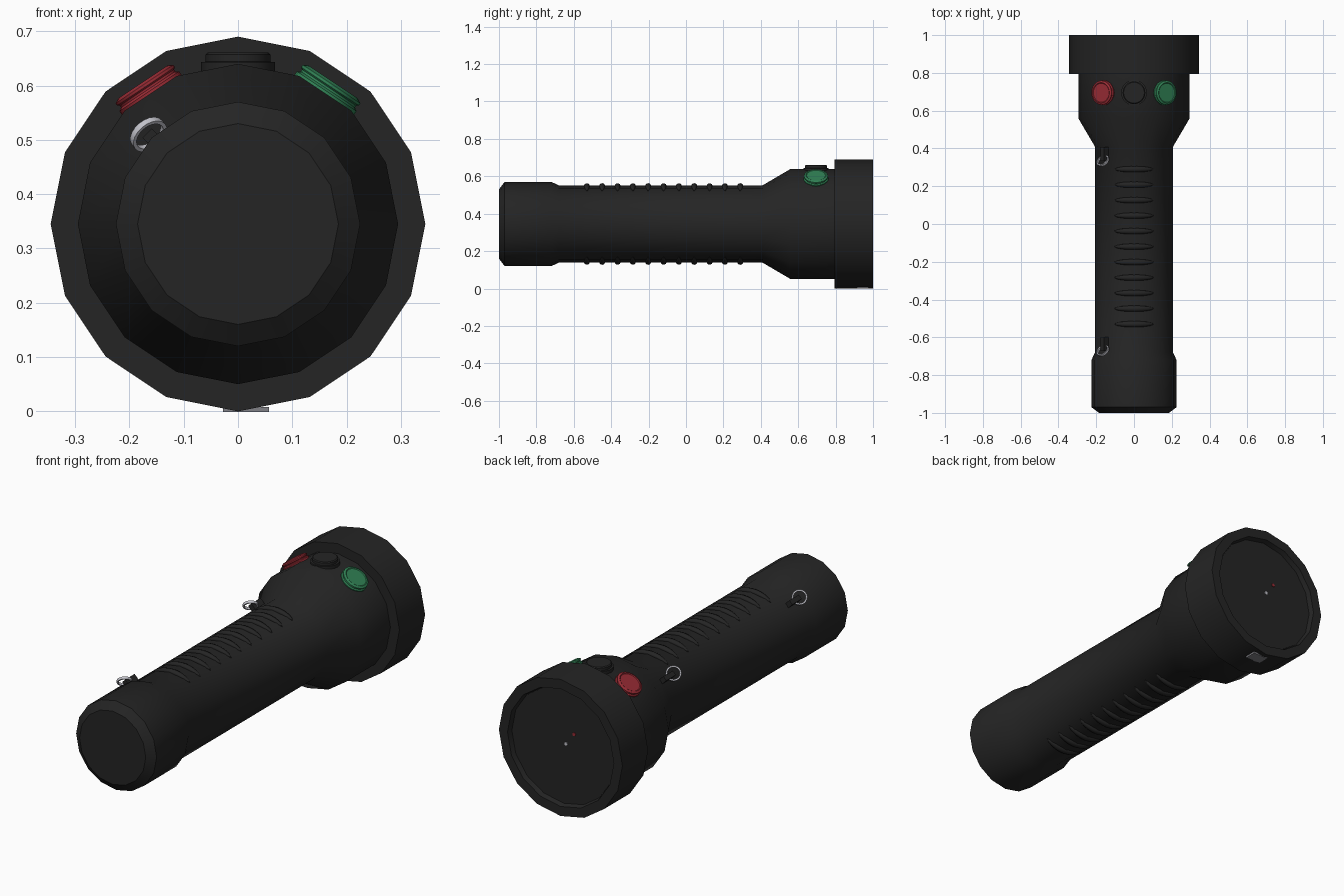
import bpy, bmesh, math
from mathutils import Vector, Matrix

if "Cube" in bpy.data.objects:
    bpy.data.objects.remove(bpy.data.objects["Cube"])

AXIS_Z = 0.345


def mat(name, rgb):
    m = bpy.data.materials.new(name)
    m.diffuse_color = (*rgb, 1)
    m.use_nodes = True
    m.node_tree.nodes["Principled BSDF"].inputs["Base Color"].default_value = m.diffuse_color
    return m


BLACK = mat("black_plastic", (0.018, 0.018, 0.018))
RED = mat("red_button", (0.32, 0.025, 0.035))
GREEN = mat("green_button", (0.03, 0.22, 0.09))
STEEL = mat("steel", (0.55, 0.55, 0.60))
GREY = mat("grey_plate", (0.22, 0.22, 0.24))


def finish(bm, name, material, matrix=None, angle=30):
    bmesh.ops.recalc_face_normals(bm, faces=bm.faces)
    me = bpy.data.meshes.new(name)
    bm.to_mesh(me)
    bm.free()
    if matrix:
        me.transform(matrix)
    ob = bpy.data.objects.new(name, me)
    bpy.context.collection.objects.link(ob)
    me.materials.append(material)
    bpy.ops.object.select_all(action='DESELECT')
    ob.select_set(True)
    bpy.context.view_layer.objects.active = ob
    bpy.ops.object.shade_smooth_by_angle(angle=math.radians(angle))
    return ob


def lathe(name, profile, sides, material, matrix=None, closed=False):
    """Spin (radius, height) points round local z; caps open ends."""
    bm = bmesh.new()
    rings = []
    for r, h in profile:
        rings.append([bm.verts.new((r * math.sin(2 * math.pi * i / sides),
                                    r * math.cos(2 * math.pi * i / sides), h))
                      for i in range(sides)])
    pairs = list(zip(rings, rings[1:]))
    if closed:
        pairs.append((rings[-1], rings[0]))
    else:
        bm.faces.new(rings[0])
        bm.faces.new(rings[-1])
    for a, b in pairs:
        for i in range(sides):
            j = (i + 1) % sides
            bm.faces.new((a[i], a[j], b[j], b[i]))
    return finish(bm, name, material, matrix)


def facing(origin, direction):
    q = Vector(direction).to_track_quat('Z', 'Y')
    return Matrix.Translation(origin) @ q.to_matrix().to_4x4()


def radial(angle, dist, y):
    """Point and outward direction, angle from straight up towards +x."""
    d = Vector((math.sin(angle), 0, math.cos(angle)))
    return Vector((0, y, AXIS_Z)) + d * dist, d


def box(name, size, matrix, material):
    bm = bmesh.new()
    bmesh.ops.create_cube(bm, size=1)
    bmesh.ops.scale(bm, vec=size, verts=bm.verts)
    return finish(bm, name, material, matrix)


# local z -> +y, local y -> +z, so a polygon corner sits at the top
ALONG = Matrix.Translation((0, 0, AXIS_Z)) @ Matrix(
    ((-1, 0, 0, 0), (0, 0, 1, 0), (0, 1, 0, 0), (0, 0, 0, 1)))

# body: tail cap, grip, flare and collar
lathe("body", [(0.185, -1.0), (0.225, -0.97), (0.225, -0.72), (0.207, -0.68),
               (0.207, 0.41), (0.295, 0.56), (0.295, 0.82)], 16, BLACK, ALONG)
# head with a shallow lip round the lens
lathe("head", [(0.27, 0.795), (0.345, 0.795), (0.345, 1.0), (0.297, 1.0),
               (0.29, 0.975), (0.27, 0.975)], 16, BLACK, ALONG, closed=True)
lathe("lens", [(0.288, 0.96), (0.288, 0.977)], 16, BLACK, ALONG)

# small lamps just showing through the lens
for name, x, z, m in (("white_lamp", -0.015, 0.36, STEEL),
                      ("red_lamp", -0.06, 0.42, RED)):
    lathe(name, [(0.009, 0), (0.009, 0.006)], 8, m,
          facing((x, 0.974, z), (0, 1, 0)))

# push buttons: stepped discs on the collar
BUTTON = [(0.066, -0.015), (0.066, 0.008), (0.060, 0.012), (0.060, 0.016),
          (0.064, 0.019), (0.064, 0.024), (0.054, 0.029), (0.050, 0.026)]
for name, a, m in (("red_button", -33.75, RED), ("green_button", 33.75, GREEN)):
    p, d = radial(math.radians(a), 0.286, 0.695)
    lathe(name, BUTTON, 24, m, facing(p, d))
p, d = radial(0, 0.286, 0.695)
lathe("centre_button", [(0.068, -0.02), (0.068, 0.012), (0.060, 0.013),
                        (0.060, 0.026), (0.055, 0.030)], 24, BLACK, facing(p, d))

# grip ribs: tapered arcs wrapping the top and bottom of the handle
for side, base in (("top", 0), ("bottom", math.pi)):
    for k in range(11):
        y = 0.29 - 0.082 * k
        bm = bmesh.new()
        rings, n, c = [], 12, 8
        for i in range(n + 1):
            t = -1 + 2 * i / n
            w = max(0.1, math.sqrt(1 - t * t))
            ring = []
            for j in range(c):
                u = 2 * math.pi * j / c
                p, d = radial(base + t * 0.53,
                              0.205 + 0.013 * w * math.sin(u),
                              y + 0.016 * w * math.cos(u))
                ring.append(bm.verts.new(p))
            rings.append(ring)
        for a, b in zip(rings, rings[1:]):
            for j in range(c):
                bm.faces.new((a[j], a[(j + 1) % c], b[(j + 1) % c], b[j]))
        bm.faces.new(rings[0])
        bm.faces.new(rings[-1])
        finish(bm, f"{side}_rib_{k + 1}", BLACK, angle=60)

# strap rings with their lugs on the upper left of the handle
for name, y in (("front", 0.335), ("rear", -0.67)):
    p, d = radial(math.radians(-45), 0.233, y)
    lathe(f"{name}_strap_ring",
          [(0.029, -0.006), (0.036, -0.006), (0.036, 0.006), (0.029, 0.006)],
          20, STEEL, facing(p, (-0.5, 0.62, 0.6)), closed=True)
    p, d = radial(math.radians(-45), 0.217, y + 0.035)
    rot = Matrix.Rotation(math.radians(-45), 4, 'Y')
    box(f"{name}_strap_lug", (0.024, 0.075, 0.04),
        Matrix.Translation(p) @ rot, BLACK)

# small plate under the head
box("underside_plate", (0.085, 0.06, 0.009),
    Matrix.Translation((0.015, 0.945, 0.0035)), GREY)
